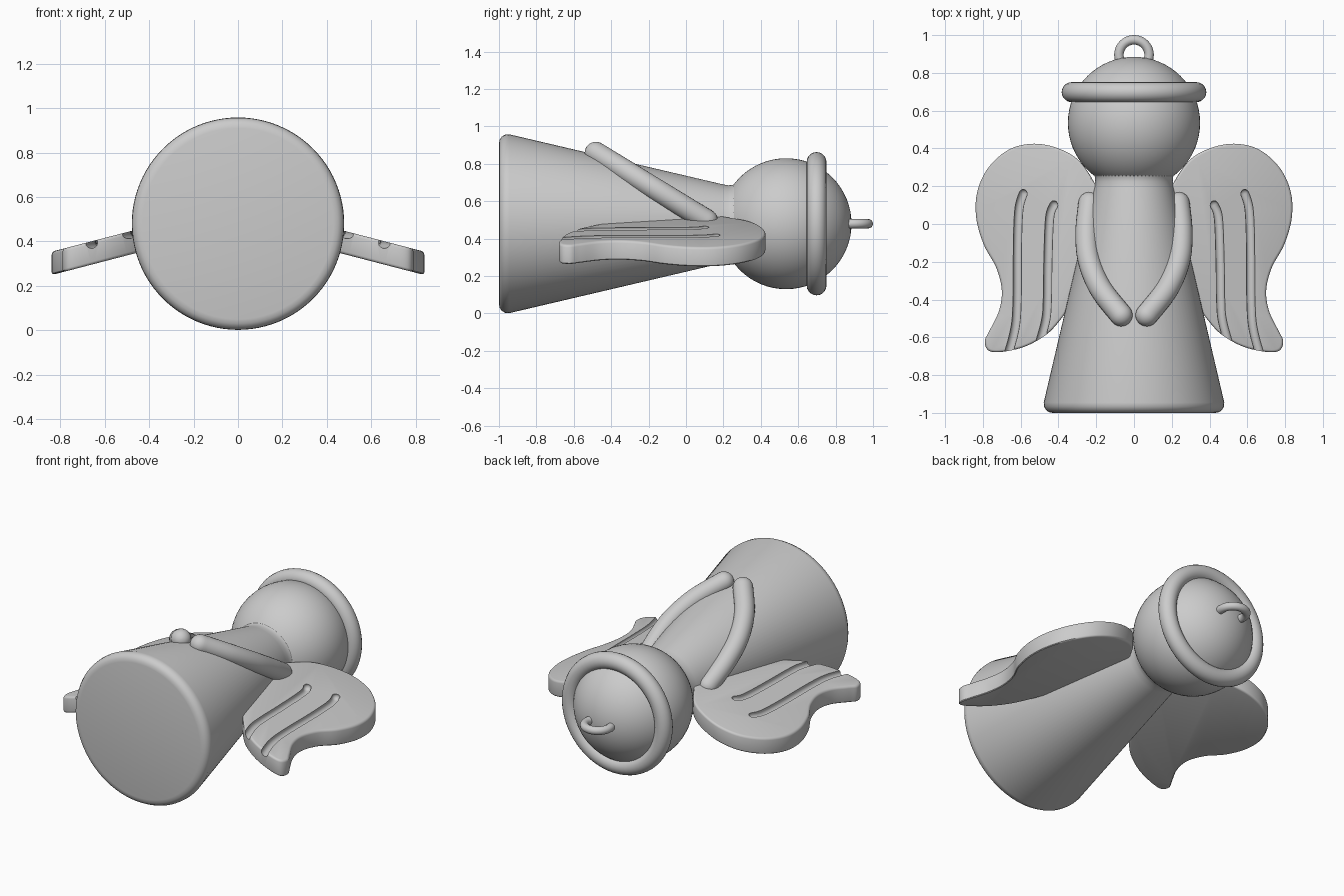
import bpy, bmesh, math
from mathutils import Vector, Matrix

cube = bpy.data.objects.get("Cube")
if cube:
    bpy.data.objects.remove(cube, do_unlink=True)

AXIS_Z = 0.48      # height of the figure's long axis
SLOPE = -0.26      # droop of the wings

clay = bpy.data.materials.new("grey clay")
clay.use_nodes = True
clay.diffuse_color = (0.6, 0.6, 0.6, 1)
clay.node_tree.nodes["Principled BSDF"].inputs["Base Color"].default_value = (0.6, 0.6, 0.6, 1)


def finish(name, bm):
    """Turn a bmesh into a named object with the clay material."""
    bmesh.ops.remove_doubles(bm, verts=bm.verts, dist=1e-5)
    bmesh.ops.recalc_face_normals(bm, faces=bm.faces)
    mesh = bpy.data.meshes.new(name)
    bm.to_mesh(mesh)
    bm.free()
    mesh.materials.append(clay)
    ob = bpy.data.objects.new(name, mesh)
    bpy.context.collection.objects.link(ob)
    return ob


def smooth(ob, angle=35):
    bpy.ops.object.select_all(action='DESELECT')
    ob.select_set(True)
    bpy.context.view_layer.objects.active = ob
    bpy.ops.object.shade_smooth_by_angle(angle=math.radians(angle))


def loft(bm, rings, closed=False):
    """Skin a list of equally sized vertex rings."""
    n = len(rings[0])
    pairs = list(zip(rings, rings[1:]))
    if closed:
        pairs.append((rings[-1], rings[0]))
    for a, b in pairs:
        for i in range(n):
            j = (i + 1) % n
            bm.faces.new((a[i], a[j], b[j], b[i]))
    if not closed:
        bm.faces.new(rings[0])
        bm.faces.new(rings[-1])


def circle(bm, centre, radius, rot, sides):
    return [bm.verts.new(centre + rot @ Vector((radius * math.cos(t), radius * math.sin(t), 0)))
            for t in (math.tau * i / sides for i in range(sides))]


def spline(points, steps=8, closed=False):
    """Catmull-Rom curve through the points."""
    p = [Vector(q) for q in points]
    n = len(p)
    get = (lambda i: p[i % n]) if closed else (lambda i: p[max(0, min(n - 1, i))])
    out = []
    for i in range(n if closed else n - 1):
        a, b, c, d = (get(i + k) for k in (-1, 0, 1, 2))
        for s in range(steps):
            t = s / steps
            out.append(0.5 * (2 * b + (c - a) * t + (2 * a - 5 * b + 4 * c - d) * t * t
                              + (3 * b - a - 3 * c + d) * t ** 3))
    return out if closed else out + [p[-1]]


def tube(name, path, radius, sides=24, cap=6):
    """Sweep a circle along a path and round both ends."""
    bm = bmesh.new()
    tangents = [(path[min(i + 1, len(path) - 1)] - path[max(i - 1, 0)]).normalized()
                for i in range(len(path))]
    angles = [math.radians(86) * k / cap for k in range(1, cap + 1)]
    stations = [(path[0] - tangents[0] * radius * math.sin(a), radius * math.cos(a), tangents[0])
                for a in reversed(angles)]
    stations += [(c, radius, t) for c, t in zip(path, tangents)]
    stations += [(path[-1] + tangents[-1] * radius * math.sin(a), radius * math.cos(a), tangents[-1])
                 for a in angles]
    loft(bm, [circle(bm, c, r, t.to_track_quat('Z', 'X').to_matrix(), sides)
              for c, r, t in stations])
    return finish(name, bm)


def torus(name, centre, major, minor, normal, sides=64, minor_sides=20):
    bm = bmesh.new()
    base = Vector(normal).to_track_quat('Z', 'Y').to_matrix()
    rings = []
    for i in range(sides):
        turn = base @ Matrix.Rotation(math.tau * i / sides, 3, 'Z')
        c = Vector(centre) + turn @ Vector((major, 0, 0))
        rings.append(circle(bm, c, minor, turn @ Matrix.Rotation(math.pi / 2, 3, 'X'), minor_sides))
    loft(bm, rings, closed=True)
    smooth(finish(name, bm))


# Robe: a lathed cone with a rounded hem and a small neck flare
robe_profile = [(0.43, -1), (0.45, -0.996), (0.466, -0.985), (0.476, -0.967), (0.478, -0.945),
                (0.212, 0.19), (0.205, 0.225), (0.207, 0.25), (0.22, 0.275), (0.2, 0.3)]
bm = bmesh.new()
turn = Matrix.Rotation(math.pi / 2, 3, 'X')
loft(bm, [circle(bm, Vector((0, y, AXIS_Z)), r, turn, 96) for r, y in robe_profile])
smooth(finish("robe", bm))

# Head, with the poles along the long axis
bm = bmesh.new()
bmesh.ops.create_uvsphere(bm, u_segments=64, v_segments=32, radius=0.35,
                          matrix=Matrix.Translation((0, 0.535, AXIS_Z)) @ turn.to_4x4())
smooth(finish("head", bm))

# Halo and hanging loop
torus("halo", (0, 0.698, AXIS_Z), 0.33, 0.053, (0, 1, 0))
torus("hanging_loop", (0, 0.895, AXIS_Z), 0.08, 0.025, (0, 0, 1), 48, 16)

arm_path = [(0.235, 0.11), (0.25, -0.04), (0.238, -0.19), (0.178, -0.34), (0.068, -0.482)]
wing_outline = [(0.15, 0.1), (0.21, 0.22), (0.29, 0.335), (0.4, 0.4), (0.53, 0.425), (0.66, 0.395),
                (0.77, 0.3), (0.83, 0.17), (0.835, 0.03), (0.795, -0.11), (0.73, -0.23),
                (0.7, -0.35), (0.715, -0.46), (0.765, -0.565), (0.79, -0.62), (0.77, -0.67),
                (0.7, -0.677), (0.58, -0.65), (0.47, -0.59), (0.4, -0.52), (0.33, -0.42),
                (0.2, -0.2)]
grooves = [[(0.585, 0.16), (0.607, 0.08), (0.615, -0.1), (0.617, -0.4), (0.63, -0.56), (0.68, -0.74)],
           [(0.423, 0.1), (0.445, 0.03), (0.454, -0.2), (0.457, -0.4), (0.468, -0.52), (0.52, -0.7)]]
WING_TOP, WING_BOTTOM = 0.572, 0.467

for side, sign in (("left", 1), ("right", -1)):
    # Arm: slants from the shoulder up to the joined hands
    path = spline([(sign * x, y, 0.485 + (0.13 - y) * 0.61) for x, y in arm_path])
    smooth(tube(side + "_arm", path, 0.06), 60)

    # Wing: flat plate with softened rims, then sheared to droop
    bm = bmesh.new()
    outline = spline([(sign * x, y, WING_BOTTOM) for x, y in wing_outline], 6, True)
    base = bm.faces.new([bm.verts.new(p) for p in outline])
    up = bmesh.ops.extrude_face_region(bm, geom=[base], use_keep_orig=True)["geom"]
    for v in up:
        if isinstance(v, bmesh.types.BMVert):
            v.co.z = WING_TOP
    bmesh.ops.recalc_face_normals(bm, faces=bm.faces)
    rims = [e for e in bm.edges if abs(e.verts[0].co.z - e.verts[1].co.z) < 0.01]
    bmesh.ops.bevel(bm, geom=rims, offset=0.013, segments=3, profile=0.5, affect='EDGES')
    for v in bm.verts:
        v.co.z += SLOPE * abs(v.co.x)
    wing = finish(side + "_wing", bm)

    # Feather grooves cut into the upper face
    for groove in grooves:
        line = spline([(sign * x, y, WING_TOP - 0.008 + SLOPE * x) for x, y in groove])
        cutter = tube("groove_cutter", line, 0.024, 16, 4)
        cutter.hide_render = True
        mod = wing.modifiers.new("groove", 'BOOLEAN')
        mod.operation = 'DIFFERENCE'
        mod.solver = 'EXACT'
        mod.object = cutter
        bpy.context.view_layer.objects.active = wing
        bpy.ops.object.modifier_apply(modifier=mod.name)
        bpy.data.objects.remove(cutter, do_unlink=True)
    smooth(wing)
